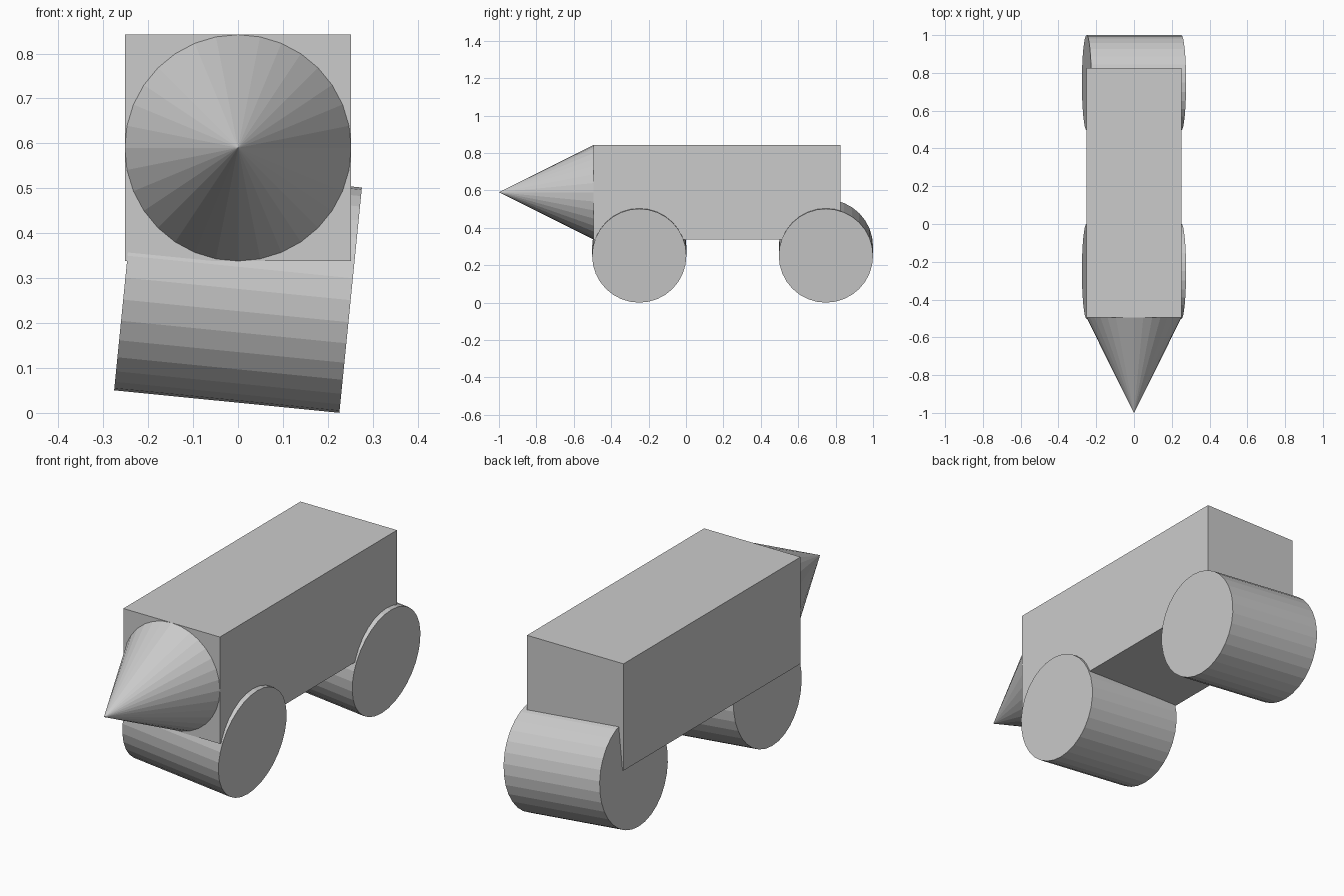
import bpy
from math import radians

if "Cube" in bpy.data.objects:
    bpy.data.objects.remove(bpy.data.objects["Cube"])

R = 0.252            # shared radius / half-width
BODY_Z = 0.59        # height of the body's centre line
FRONT, BACK = -0.495, 0.826

# Box body
bpy.ops.mesh.primitive_cube_add(size=1, location=(0, (FRONT + BACK) / 2, BODY_Z))
body = bpy.context.object
body.name = "body"
body.scale = (2 * R, BACK - FRONT, 2 * R)

# Pointed nose
bpy.ops.mesh.primitive_cone_add(vertices=32, radius1=R, radius2=0, depth=FRONT + 1,
                                location=(0, (FRONT - 1) / 2, BODY_Z),
                                rotation=(radians(90), 0, 0))
bpy.context.object.name = "nose_cone"


# Wide rollers, slightly tilted sideways
def roller(name, y):
    bpy.ops.mesh.primitive_cylinder_add(vertices=32, radius=R, depth=2 * R,
                                        location=(0, y, 0.276),
                                        rotation=(0, radians(95.7), 0))
    bpy.context.object.name = name


roller("front_roller", -0.25)
roller("rear_roller", 0.748)
